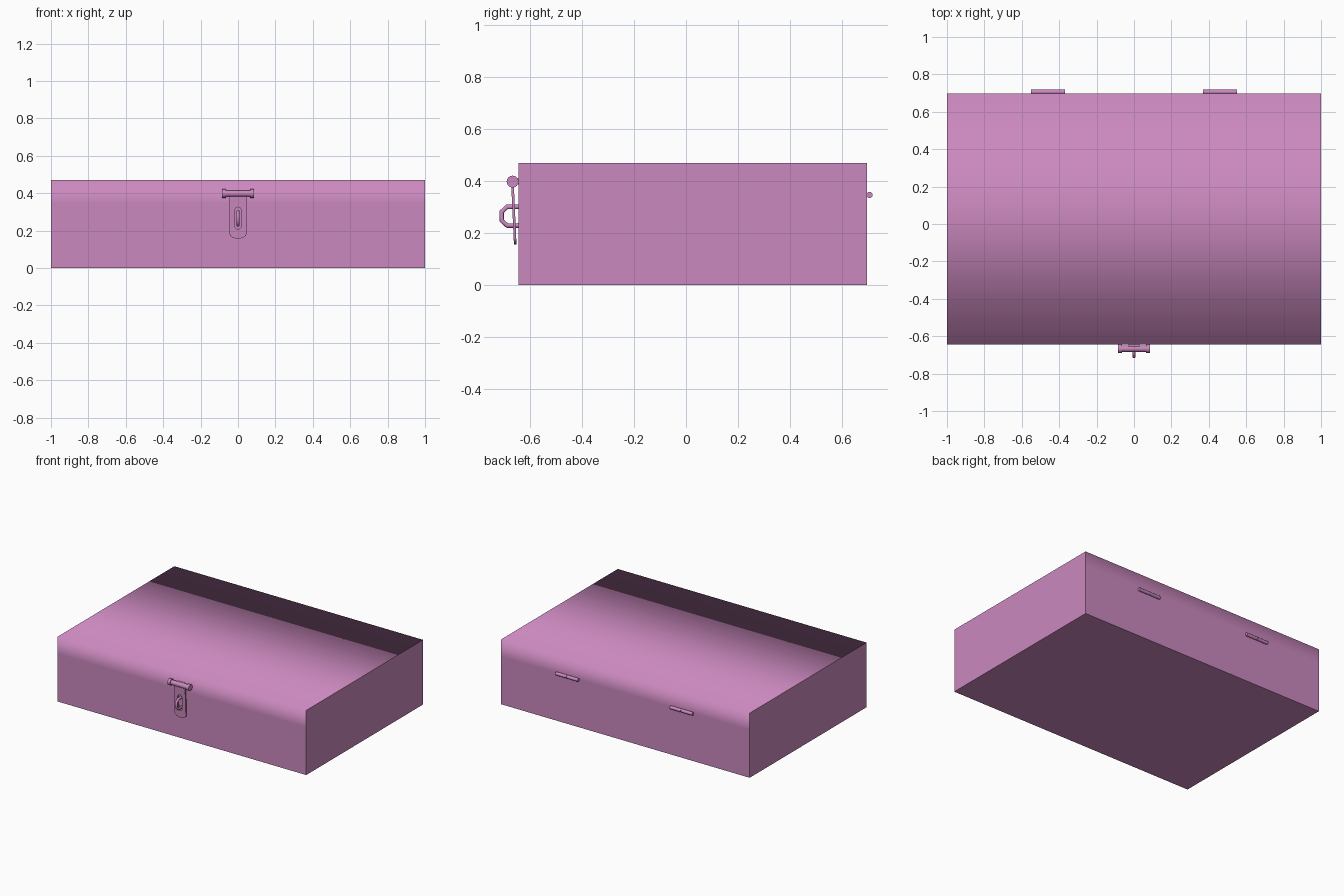
import bpy, bmesh, math
from mathutils import Matrix

cube = bpy.data.objects.get("Cube")
if cube:
    bpy.data.objects.remove(cube, do_unlink=True)

pink = bpy.data.materials.new("orchid pink")
pink.use_nodes = True
pink.diffuse_color = (0.6, 0.25, 0.52, 1)
pink.node_tree.nodes["Principled BSDF"].inputs["Base Color"].default_value = pink.diffuse_color

FRONT, BACK, SEAM, TOP = -0.645, 0.697, 0.347, 0.47
WALL = 0.03


def finish(bm, name, smooth=False):
    bmesh.ops.recalc_face_normals(bm, faces=bm.faces)
    mesh = bpy.data.meshes.new(name)
    bm.to_mesh(mesh)
    bm.free()
    mesh.materials.append(pink)
    obj = bpy.data.objects.new(name, mesh)
    bpy.context.collection.objects.link(obj)
    if smooth:
        bpy.ops.object.select_all(action='DESELECT')
        obj.select_set(True)
        bpy.context.view_layer.objects.active = obj
        bpy.ops.object.shade_smooth_by_angle(angle=math.radians(50))
    return obj


def hollow_box(name, z0, z1, open_up, soft=False):
    """Box shell with one open side; soft blends front, top and back shading."""
    bm = bmesh.new()
    bmesh.ops.create_cube(bm, size=1)
    for v in bm.verts:
        v.co.x *= 2
        v.co.y = BACK if v.co.y > 0 else FRONT
        v.co.z = z1 if v.co.z > 0 else z0
    if soft:
        for f in bm.faces:
            f.smooth = True
        for e in bm.edges:
            a, b = (v.co for v in e.verts)
            e.smooth = abs(a.x - b.x) > 1 and min(a.z, b.z) > z0
    bm.normal_update()
    mouth = next(f for f in bm.faces if f.normal.z * (1 if open_up else -1) > 0.9)
    mouth.smooth = False
    bmesh.ops.inset_region(bm, faces=[mouth], thickness=WALL)
    pit = bmesh.ops.extrude_face_region(bm, geom=[mouth])
    floor = [g for g in pit["geom"] if isinstance(g, bmesh.types.BMVert)]
    bmesh.ops.delete(bm, geom=[mouth], context='FACES_ONLY')
    for v in floor:
        v.co.z = z0 + WALL if open_up else z1 - WALL
    return finish(bm, name)


def rod(name, x0, x1, y, z, radius, sides=16):
    """Cylinder lying along x."""
    bm = bmesh.new()
    place = Matrix.Translation(((x0 + x1) / 2, y, z)) @ Matrix.Rotation(math.pi / 2, 4, 'Y')
    bmesh.ops.create_cone(bm, cap_ends=True, segments=sides, radius1=radius,
                          radius2=radius, depth=x1 - x0, matrix=place)
    return finish(bm, name, True)


def outline(half, z0, z1, low_arc, high_arc, steps=8):
    """Upright rounded slab outline, as (x, z) points."""
    pts = []
    for start, z, h in ((0, z1 - high_arc, high_arc), (math.pi, z0 + low_arc, low_arc)):
        for i in range(steps + 1):
            a = start + math.pi * i / steps
            pts.append((half * math.cos(a), z + h * math.sin(a)))
    return pts


# Case
hollow_box("case_body", 0, SEAM, True)
hollow_box("case_lid", SEAM, TOP, False, soft=True)

# Hinges, two knuckles each
for side, word in ((1, "left"), (-1, "right")):
    for k in (-1, 1):
        c = side * 0.46 + k * 0.0455
        rod(f"{word}_hinge_knuckle", c - 0.0445, c + 0.0445, 0.706, SEAM, 0.012, 12)
    rod(f"{word}_hinge_pin", side * 0.46 - 0.08, side * 0.46 + 0.08, 0.706, SEAM, 0.008, 12)

# Latch pivot bar with thicker ends
PIVOT_Y, PIVOT_Z = -0.667, 0.398
rod("latch_bar", -0.08, 0.08, PIVOT_Y, PIVOT_Z, 0.017)
for s in (-1, 1):
    rod("latch_bar_end", s * 0.075 - 0.01, s * 0.075 + 0.01, PIVOT_Y, PIVOT_Z, 0.023)

# Bracket holding the bar to the lid
bm = bmesh.new()
bmesh.ops.create_cube(bm, size=1, matrix=Matrix.Translation((0, -0.653, PIVOT_Z))
                      @ Matrix.Diagonal((0.06, 0.02, 0.024, 1)))
finish(bm, "latch_bracket")

# Slotted hasp plate, leaning slightly
bm = bmesh.new()
rings = []
for dy in (-0.005, 0.005):
    for shape in (outline(0.045, 0.157, 0.39, 0.024, 0.004),
                  outline(0.017, 0.208, 0.325, 0.017, 0.017)):
        rings.append([bm.verts.new((x, -0.657 + dy - (z - 0.157) * 0.045, z)) for x, z in shape])
fo, fi, bo, bi = rings
n = len(fo)
for a, b in ((fo, fi), (fi, bi), (bi, bo), (bo, fo)):
    for i in range(n):
        j = (i + 1) % n
        bm.faces.new((a[i], a[j], b[j], b[i]))
finish(bm, "hasp_plate", True)

# Staple loop through the slot
curve = bpy.data.curves.new("staple", 'CURVE')
curve.dimensions = '3D'
curve.bevel_depth = 0.009
curve.bevel_resolution = 2
curve.use_fill_caps = True
half = [(-0.64, 0.036), (-0.688, 0.036), (-0.709, 0.017)]
path = half + [(y, -z) for y, z in reversed(half)]
spline = curve.splines.new('POLY')
spline.points.add(len(path) - 1)
for p, (y, z) in zip(spline.points, path):
    p.co = (0, y, 0.265 + z, 1)
curve.materials.append(pink)
staple = bpy.data.objects.new("staple", curve)
bpy.context.collection.objects.link(staple)
